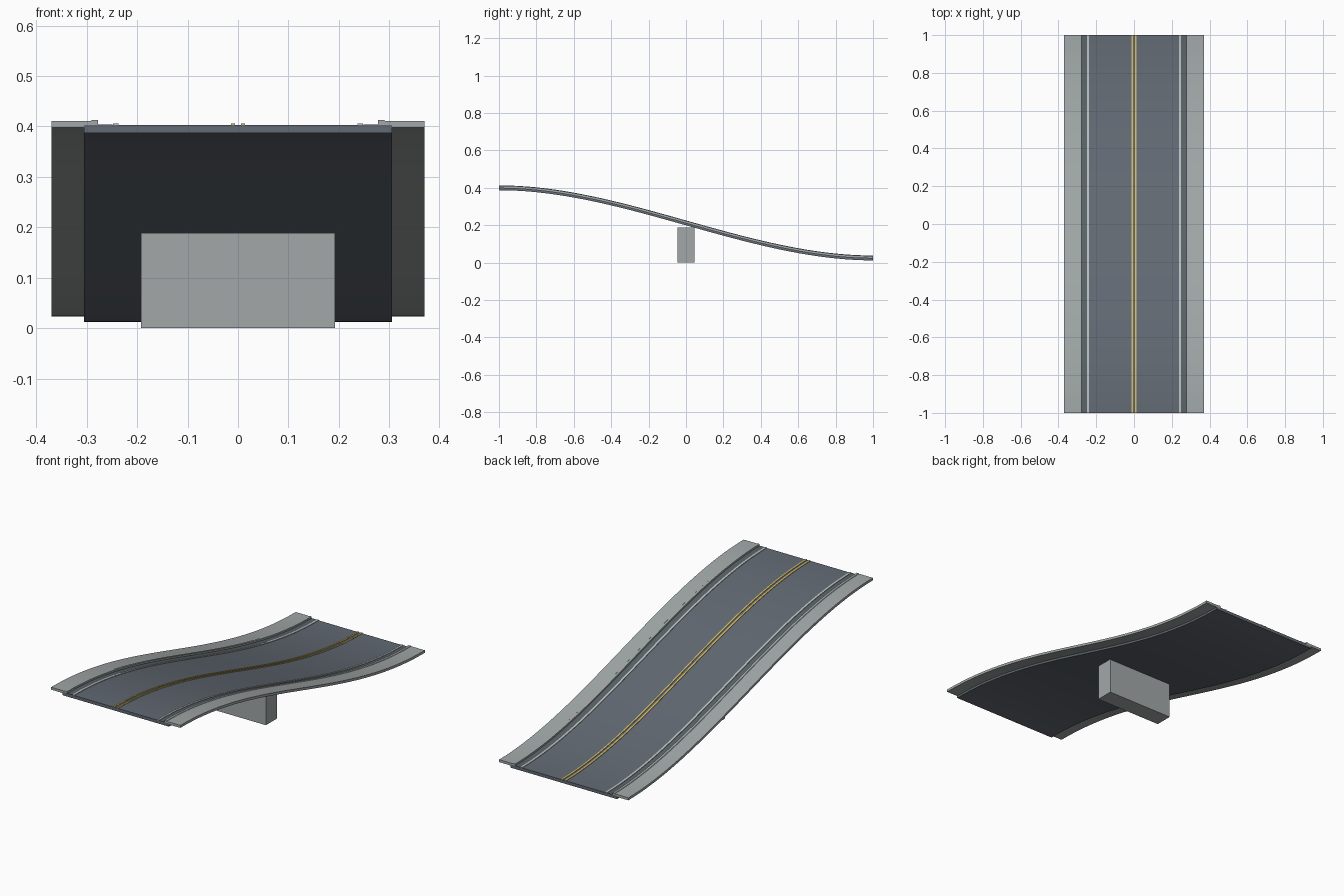
import bpy, bmesh

if "Cube" in bpy.data.objects:
    bpy.data.objects.remove(bpy.data.objects["Cube"], do_unlink=True)

SEGMENTS = 40
DROP = 0.375


def material(name, colour):
    mat = bpy.data.materials.new(name)
    mat.use_nodes = True
    mat.diffuse_color = (*colour, 1)
    mat.node_tree.nodes["Principled BSDF"].inputs["Base Color"].default_value = (*colour, 1)
    return mat


concrete = material("concrete", (0.36, 0.39, 0.39))
asphalt = material("asphalt", (0.125, 0.145, 0.175))
gutter_grey = material("gutter grey", (0.10, 0.125, 0.135))
white_paint = material("white paint", (0.50, 0.53, 0.53))
yellow_paint = material("yellow paint", (0.66, 0.50, 0.13))


def fall(y):
    """Height lost along the ramp, level at both ends."""
    t = (y + 1) / 2
    return DROP * t * t * (3 - 2 * t)


def sweep(name, profile, mat):
    """Sweep a closed x-z profile along the ramp."""
    bm = bmesh.new()
    rings = []
    for i in range(SEGMENTS + 1):
        y = -1 + 2 * i / SEGMENTS
        rings.append([bm.verts.new((x, y, z - fall(y))) for x, z in profile])
    n = len(profile)
    for a, b in zip(rings, rings[1:]):
        for k in range(n):
            j = (k + 1) % n
            bm.faces.new((a[k], a[j], b[j], b[k]))
    bm.faces.new(rings[0])
    bm.faces.new(rings[-1])
    return finish(name, bm, mat)


def finish(name, bm, mat):
    bmesh.ops.recalc_face_normals(bm, faces=bm.faces[:])
    mesh = bpy.data.meshes.new(name)
    bm.to_mesh(mesh)
    bm.free()
    mesh.materials.append(mat)
    obj = bpy.data.objects.new(name, mesh)
    bpy.context.collection.objects.link(obj)
    bpy.ops.object.select_all(action="DESELECT")
    obj.select_set(True)
    bpy.context.view_layer.objects.active = obj
    bpy.ops.object.shade_smooth_by_angle(angle=0.5)
    return obj


def strip(x0, x1, z0, z1):
    return [(x0, z0), (x1, z0), (x1, z1), (x0, z1)]


# Road slab
sweep("road_deck", strip(-0.305, 0.305, 0.387, 0.403), asphalt)

# Sidewalks with raised kerb lip, gutters and painted lines on both sides
walk = [(0.278, 0.398), (0.37, 0.398), (0.37, 0.411),
        (0.292, 0.411), (0.29, 0.413), (0.278, 0.413)]
for side, s in (("left", 1), ("right", -1)):
    def mirrored(profile):
        return [(s * x, z) for x, z in profile]
    sweep(side + "_sidewalk", mirrored(walk), concrete)
    sweep(side + "_gutter", mirrored(strip(0.249, 0.279, 0.401, 0.404)), gutter_grey)
    sweep(side + "_edge_line", mirrored(strip(0.237, 0.248, 0.401, 0.406)), white_paint)
    sweep(side + "_centre_line", mirrored(strip(0.006, 0.014, 0.401, 0.406)), yellow_paint)

# Support pier
bm = bmesh.new()
bmesh.ops.create_cube(bm, size=1)
bmesh.ops.scale(bm, verts=bm.verts, vec=(0.384, 0.092, 0.189))
bmesh.ops.translate(bm, verts=bm.verts, vec=(0, 0, 0.0945))
finish("support_pier", bm, concrete)
